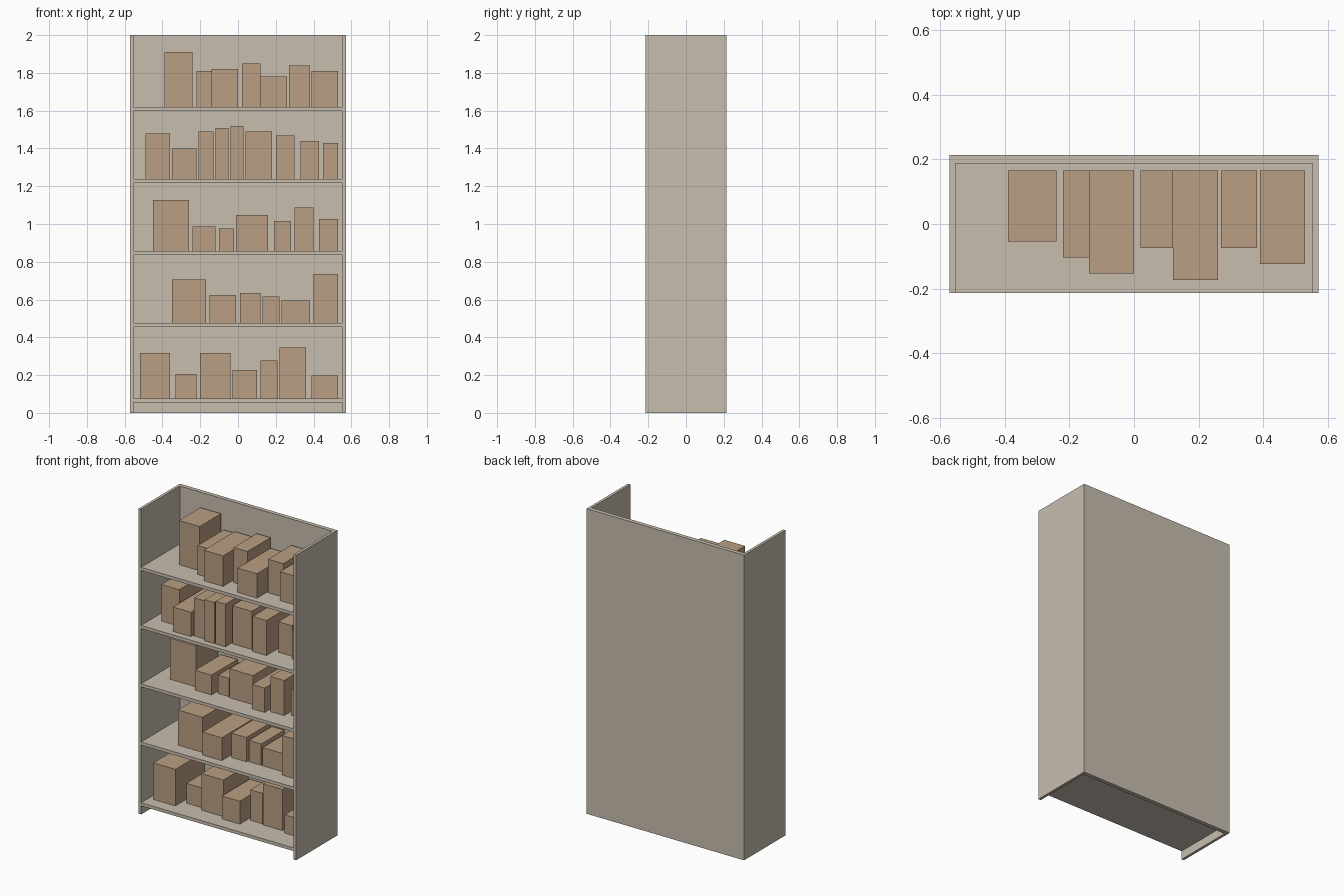
import bpy
import bmesh
from mathutils import Matrix, Vector

cube = bpy.data.objects.get("Cube")
if cube:
    bpy.data.objects.remove(cube, do_unlink=True)


def make_material(name, colour):
    mat = bpy.data.materials.new(name)
    mat.use_nodes = True
    mat.diffuse_color = (*colour, 1)
    mat.node_tree.nodes["Principled BSDF"].inputs["Base Color"].default_value = (*colour, 1)
    return mat


def finish(bm, name, mat):
    bmesh.ops.recalc_face_normals(bm, faces=bm.faces)
    mesh = bpy.data.meshes.new(name)
    bm.to_mesh(mesh)
    bm.free()
    mesh.materials.append(mat)
    obj = bpy.data.objects.new(name, mesh)
    bpy.context.collection.objects.link(obj)
    return obj


def add_box(bm, low, high):
    low, high = Vector(low), Vector(high)
    size = Matrix.Diagonal((*(high - low), 1))
    bmesh.ops.create_cube(bm, size=1, matrix=Matrix.Translation((low + high) / 2) @ size)


beige = make_material("beige board", (0.58, 0.515, 0.43))
tan = make_material("tan book", (0.49, 0.345, 0.225))

half_width, half_depth, height = 0.571, 0.214, 2.0
inner_x, inner_y = 0.553, 0.187
shelf_thickness = 0.021

# Carcass: U-shaped plan of two sides and a back, extruded upwards
right_half = [(inner_x, inner_y), (inner_x, -half_depth),
              (half_width, -half_depth), (half_width, half_depth)]
plan = right_half + [(-x, y) for x, y in reversed(right_half)]
bm = bmesh.new()
face = bm.faces.new([bm.verts.new((x, y, 0)) for x, y in plan])
top = bmesh.ops.extrude_face_region(bm, geom=[face])["geom"]
bmesh.ops.translate(bm, vec=(0, 0, height),
                    verts=[v for v in top if isinstance(v, bmesh.types.BMVert)])
finish(bm, "carcass", beige)

# Books on each shelf, bottom to top: left edge, width, height, depth in hundredths
shelf_tops = [0.077, 0.475, 0.857, 1.239, 1.62]
rows = [
    [(-52, 16, 24, 30), (-33, 11, 13, 23), (-20, 16, 24, 26), (-3, 13, 15, 29),
     (12, 9, 20, 21), (22, 14, 27, 22), (39, 14, 12, 24)],
    [(-35, 18, 23, 29), (-15, 14, 15, 32), (1, 11, 16, 25), (13, 9, 14, 24),
     (23, 15, 12, 24), (40, 13, 26, 28)],
    [(-45, 19, 27, 23), (-24, 12, 13, 27), (-10, 8, 12, 23), (-1, 17, 19, 24),
     (19, 9, 16, 29), (30, 10, 23, 26), (43, 10, 17, 23)],
    [(-49, 13, 24, 26), (-35, 13, 16, 34), (-21, 8, 25, 32), (-12, 7, 27, 34),
     (-4, 7, 28, 34), (4, 14, 25, 28), (20, 10, 23, 30), (33, 10, 20, 22),
     (45, 8, 19, 25)],
    [(-39, 15, 29, 22), (-22, 8, 19, 27), (-14, 14, 20, 32), (2, 10, 23, 24),
     (12, 14, 16, 34), (27, 11, 22, 24), (39, 14, 19, 29)],
]
book_back = 0.166

for number, (z, row) in enumerate(zip(shelf_tops, rows), start=1):
    # Shelf board between the sides
    bm = bmesh.new()
    add_box(bm, (-inner_x, -half_depth, z - shelf_thickness), (inner_x, inner_y, z))
    finish(bm, f"shelf_{number}", beige)

    # Row of books standing on it
    bm = bmesh.new()
    for left, width, tall, deep in row:
        add_box(bm, (left / 100, book_back - deep / 100, z),
                ((left + width) / 100, book_back, z + tall / 100))
    finish(bm, f"books_{number}", tan)
